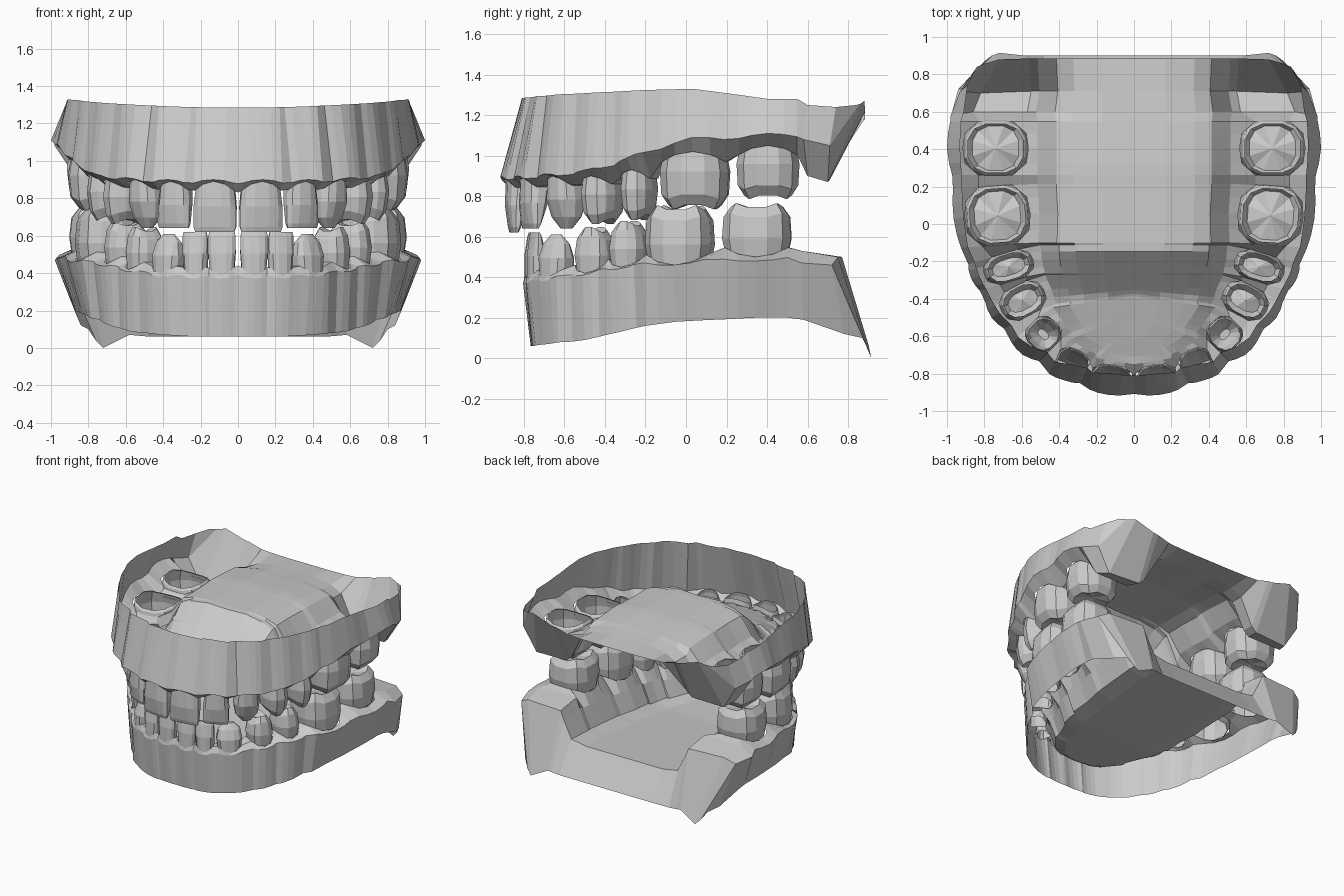
import bpy, bmesh
from math import sin, cos, pi, radians
from mathutils import Vector as V

if "Cube" in bpy.data.objects:
    bpy.data.objects.remove(bpy.data.objects["Cube"])

# Per tooth, midline to back (right half):
# x, y, outward angle, width, depth, tip z, gum z, bulge offset, bulge z, rim offset, rim z
UPPER = [
    (.12, -.82, 8, .235, .14, .62, .89, .095, .90, -.02, 1.285),
    (.33, -.74, 25, .19, .15, .64, .89, .105, .90, .01, 1.29),
    (.485, -.59, 45, .19, .19, .64, .90, .155, .91, .09, 1.30),
    (.595, -.41, 62, .19, .26, .67, .90, .19, .93, .14, 1.31),
    (.67, -.23, 73, .17, .28, .69, .93, .21, .99, .165, 1.32),
    (.73, .045, 86, .35, .36, .74, 1.02, .235, 1.09, .18, 1.33),
    (.74, .405, 90, .32, .36, .79, 1.05, .26, 1.11, .19, 1.28)]
LOWER = [
    (.085, -.75, 5, .15, .10, .62, .39, .055, .37, .015, .06),
    (.225, -.73, 18, .14, .11, .62, .39, .06, .37, .02, .06),
    (.37, -.64, 42, .19, .15, .61, .40, .08, .38, .05, .07),
    (.50, -.45, 60, .19, .20, .64, .42, .12, .41, .10, .09),
    (.60, -.28, 68, .19, .23, .67, .45, .15, .44, .12, .13),
    (.70, -.03, 80, .34, .34, .75, .46, .20, .46, .12, .18),
    (.735, .35, 88, .35, .34, .76, .50, .235, .48, .135, .20)]
# Columns behind the last tooth: rim, bulge, outer gumline, inner gumline
UPPER_END = [
    [(.91, .60, 1.25), (.98, .58, 1.08), (.86, .60, .90), (.57, .60, .90)],
    [(.89, .74, 1.24), (.93, .71, 1.05), (.82, .70, .87), (.55, .71, .88)],
    [(.84, .84, 1.25), (.79, .86, 1.255), (.72, .88, 1.27), (.56, .885, 1.22)]]
LOWER_END = [
    [(.87, .58, .19), (.98, .57, .47), (.88, .57, .53), (.56, .57, .53)],
    [(.84, .78, .12), (.94, .72, .46), (.86, .75, .50), (.56, .77, .50)],
    [(.80, .87, .10), (.76, .90, .04), (.72, .915, .0), (.58, .90, .07)]]
# Crown rings per tooth type: (fraction gum -> tip, width scale, depth scale)
SHAPES = {
    'incisor': [(-.12, .82, .85), (0, .9, .95), (.5, 1, .8), (.9, 1, .38), (1, .92, .2)],
    'canine': [(-.12, .8, .85), (0, .88, .95), (.45, 1, .95), (.78, .85, .6), (1, .35, .22)],
    'premolar': [(-.1, .8, .8), (0, .88, .9), (.4, 1, 1), (.78, .88, .87), (.98, .52, .64)],
    'molar': [(-.06, .84, .84), (0, .92, .92), (.35, 1, 1), (.78, .96, .93), (.97, .76, .7)]}
TYPES = ['incisor', 'incisor', 'canine', 'premolar', 'premolar', 'molar', 'molar']


def finish(bm, name):
    bmesh.ops.recalc_face_normals(bm, faces=bm.faces)
    me = bpy.data.meshes.new(name)
    bm.to_mesh(me)
    bm.free()
    ob = bpy.data.objects.new(name, me)
    bpy.context.collection.objects.link(ob)
    mod = ob.modifiers.new('mirror', 'MIRROR')
    mod.merge_threshold = .001
    return ob


def axes(t):
    a = radians(t[2])
    return V((t[0], t[1], 0)), V((cos(a), sin(a), 0)), V((sin(a), -cos(a), 0))


def tooth(t, kind, name, lean):
    p, tan, nor = axes(t)
    w, d, tip, gum = t[3] / 2, t[4] / 2, t[5], t[6]
    bm, rings, n = bmesh.new(), [], 12
    for k, (f, sw, sd) in enumerate(SHAPES[kind]):
        ring = []
        for i in range(n):
            a = 2 * pi * (i + .5) / n
            c, s = cos(a), sin(a)
            u = abs(c) ** .8 * (1 if c > 0 else -1)
            v = abs(s) ** .8 * (1 if s > 0 else -1)
            g = f
            if k >= 3 and kind == 'molar':        # four cusps
                g -= .05 * cos(4 * a)
            elif k >= 3 and kind == 'premolar':   # cheek and tongue cusps
                g -= .06 * cos(2 * a)
            elif k < 2:                           # scalloped neck
                g += .12 * c * c
            q = p + tan * (u * w * sw) + nor * (v * d * sd + lean * max(f, 0))
            q.z = gum + (tip - gum) * g
            ring.append(bm.verts.new(q))
        rings.append(ring)
    for r0, r1 in zip(rings, rings[1:]):
        for i in range(n):
            j = (i + 1) % n
            bm.faces.new((r0[i], r0[j], r1[j], r1[i]))
    pit = p + nor * lean
    pit.z = gum + (tip - gum) * {'molar': .86, 'premolar': .84}.get(kind, 1.0)
    c = bm.verts.new(pit)
    for i in range(n):
        bm.faces.new((rings[-1][i], rings[-1][(i + 1) % n], c))
    finish(bm, name)


def gum_column(teeth, i, s):
    """Rim, bulge, both gumlines and smooth inner base at s (-1..1) across a tooth."""
    t = teeth[i]
    nb = teeth[min(max(i + (1 if s > 0 else -1), 0), len(teeth) - 1)]
    p, tan, nor = axes(t)
    w, d, tip, gum = t[3:7]
    ob, zb, ro, zr = [a + (b - a) * abs(s) * .45 for a, b in zip(t[7:], nb[7:])]
    dd = d + (nb[4] - d) * abs(s) * .45
    q = p + tan * (s * w / 2)
    h = d / 2 * max(1 - abs(s) ** 3, .12) ** .5 * .97
    z = gum + (tip - gum) * .22 * s * s
    flute = .022 * s * s
    dip = (tip - gum) * .08 * s * s
    out = []
    for off, zz in ((ro - flute * .3, zr), (ob - flute, zb + dip), (h, z), (-h, z), (-dd / 2, gum)):
        r = q + nor * off
        r.z = zz
        out.append(r)
    return out


def gum(teeth, ends, steps, vault, name):
    cols = []
    first = gum_column(teeth, 0, -1)
    for q in first:
        q.x = 0
    cols.append((first, -1))
    for i in range(len(teeth)):
        for s in (-.9, -.5, 0, .5, .9):
            cols.append((gum_column(teeth, i, s), i))
    cols += [([V(q) for q in e] + [V(e[3])], -1) for e in ends]
    bm, grid = bmesh.new(), []
    for pts, _ in cols:
        gi = pts[4]
        yc = gi.y if gi.y > -.3 else -.3 + (gi.y + .3) * .55
        inner = []
        for f, h in steps:                        # run in to the midline
            q = gi.lerp(V((0, yc, gi.z)), f)
            q.z += (vault(q.y) - gi.z) * h
            inner.append(q)
        grid.append([bm.verts.new(q) for q in pts[:4] + inner])
    for c in range(len(grid) - 1):
        same = cols[c][1] == cols[c + 1][1] != -1
        for r in range(len(grid[0]) - 1):
            if same and r == 2:                   # socket left open for the tooth
                continue
            bm.faces.new((grid[c][r], grid[c + 1][r], grid[c + 1][r + 1], grid[c][r + 1]))
    bmesh.ops.remove_doubles(bm, verts=bm.verts, dist=.0005)
    finish(bm, name)


def palate(y):
    if y < -.38:
        return 1.0 + max(-.1, (y + .38) * .3)
    return min(1.225 - max(0, y - .3) * .08, 1.0 + (y + .38) * .95)


def floor(y):
    return .21 if y < -.2 else (.21 + (y + .2) * .07 if y < .86 else .06)


# Gums with palate and mouth floor
gum(UPPER, UPPER_END, [(.08, .12), (.26, .78), (.42, .92), (.7, 1), (1, .98)], palate, 'upper_gum')
gum(LOWER, LOWER_END, [(.05, .3), (.17, .9), (.4, 1), (.7, 1), (1, 1)], floor, 'lower_gum')

# Teeth
for i, kind in enumerate(TYPES):
    tooth(UPPER[i], kind, f'upper_{kind}_{i + 1}', .03 if i < 2 else 0)
    tooth(LOWER[i], kind, f'lower_{kind}_{i + 1}', .015 if i < 2 else 0)
